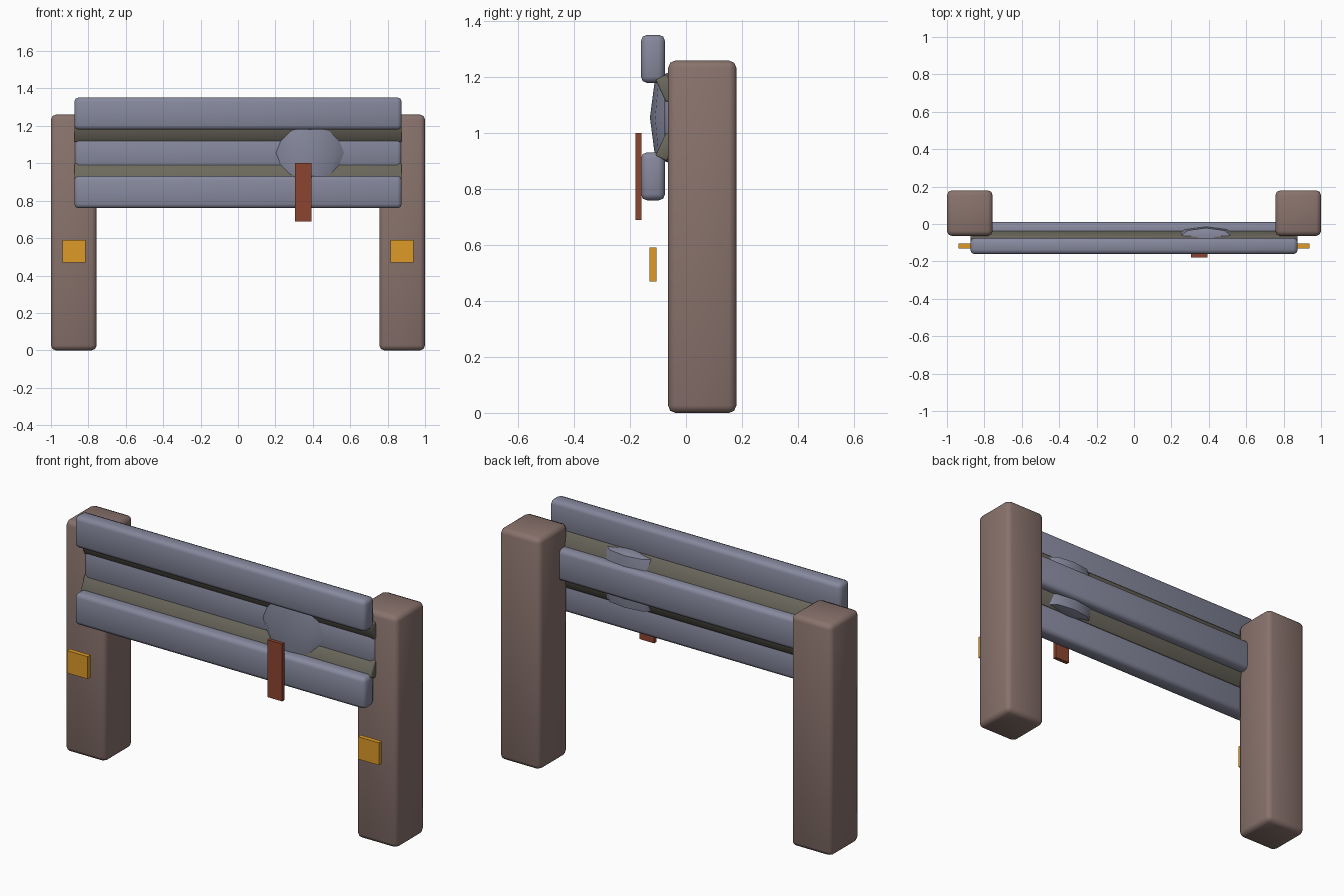
import bpy
import bmesh

cube = bpy.data.objects.get("Cube")
if cube:
    bpy.data.objects.remove(cube, do_unlink=True)


def material(name, color):
    mat = bpy.data.materials.new(name)
    mat.use_nodes = True
    mat.diffuse_color = (*color, 1)
    bsdf = mat.node_tree.nodes["Principled BSDF"]
    bsdf.inputs["Base Color"].default_value = (*color, 1)
    bsdf.inputs["Roughness"].default_value = 0.7
    return mat


WOOD = material("post_brown", (0.25, 0.17, 0.15))
STEEL = material("rail_blue_grey", (0.24, 0.25, 0.34))
GRIME = material("groove_olive", (0.15, 0.14, 0.11))
RUST = material("rust_red", (0.26, 0.06, 0.03))
AMBER = material("reflector_amber", (0.72, 0.32, 0.02))


def finish(name, bm, mat, smooth=True):
    mesh = bpy.data.meshes.new(name)
    bm.to_mesh(mesh)
    bm.free()
    mesh.materials.append(mat)
    obj = bpy.data.objects.new(name, mesh)
    bpy.context.collection.objects.link(obj)
    if smooth:
        bpy.ops.object.select_all(action="DESELECT")
        obj.select_set(True)
        bpy.context.view_layer.objects.active = obj
        bpy.ops.object.shade_smooth_by_angle(angle=0.9)
    return obj


def box(name, center, size, mat, bevel=0.0, tilt=0.0):
    """Box with softened edges, tilted about the x axis."""
    bm = bmesh.new()
    bmesh.ops.create_cube(bm, size=1)
    bmesh.ops.scale(bm, vec=size, verts=bm.verts)
    if bevel:
        bmesh.ops.bevel(bm, geom=bm.edges[:], offset=bevel, segments=2,
                        profile=0.5, affect="EDGES")
    obj = finish(name, bm, mat, smooth=bevel > 0)
    obj.location = center
    obj.rotation_euler.x = tilt
    return obj


# Posts and their reflectors
for side, s in (("left", 1), ("right", -1)):
    box(side + "_post", (s * 0.878, 0.058, 0.63), (0.244, 0.244, 1.26), WOOD, 0.026)
    box(side + "_reflector", (s * 0.877, -0.118, 0.53), (0.125, 0.025, 0.122), AMBER)

# Corrugated rail: two raised beams, a recessed one, sloped webs between
MID = 1.056
for name, s in (("upper", 1), ("lower", -1)):
    box(name + "_beam", (0, -0.118, MID + s * 0.21), (1.75, 0.086, 0.172), STEEL, 0.022)
    box(name + "_web", (0, -0.07, MID + s * 0.105), (1.75, 0.045, 0.09), GRIME, 0.006, s * 0.43)
box("middle_beam", (0, -0.033, MID), (1.75, 0.086, 0.172), STEEL, 0.022)

# Faceted dent bulging through the rail
bm = bmesh.new()
bmesh.ops.create_uvsphere(bm, u_segments=8, v_segments=4, radius=1)
for v in bm.verts:
    v.co.z = max(-0.8, min(0.8, v.co.z))
bmesh.ops.scale(bm, vec=(0.195, 0.063, 0.2), verts=bm.verts)
finish("rail_dent", bm, STEEL).location = (0.385, -0.066, MID)

# Rust streak hanging over the lower beam
box("rust_streak", (0.348, -0.17, 0.845), (0.088, 0.02, 0.312), RUST)
